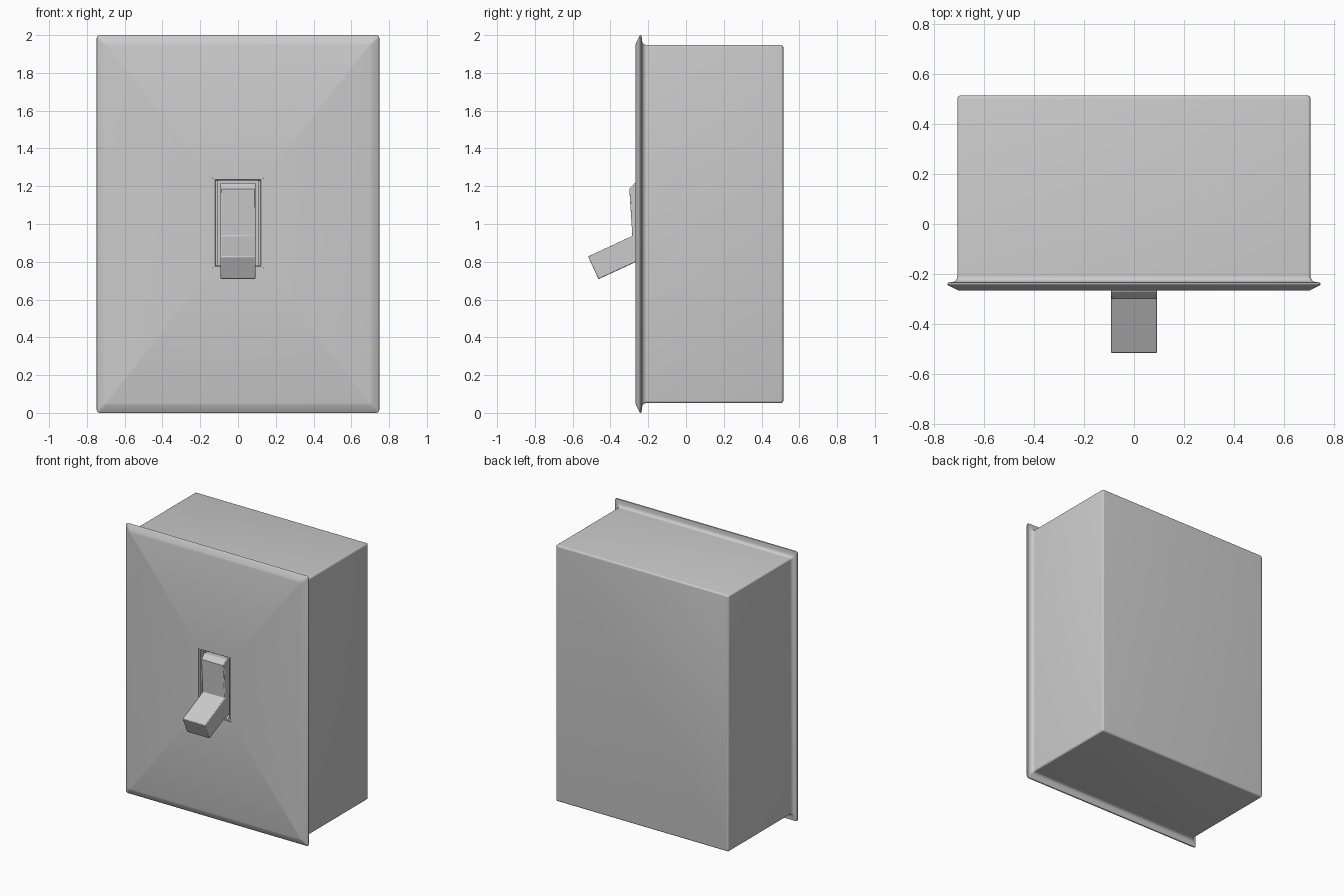
import bpy
import bmesh
import math

if "Cube" in bpy.data.objects:
    bpy.data.objects.remove(bpy.data.objects["Cube"])


def finish(bm, name, angle=25):
    bmesh.ops.recalc_face_normals(bm, faces=bm.faces)
    mesh = bpy.data.meshes.new(name)
    bm.to_mesh(mesh)
    bm.free()
    ob = bpy.data.objects.new(name, mesh)
    bpy.context.collection.objects.link(ob)
    bpy.ops.object.select_all(action='DESELECT')
    ob.select_set(True)
    bpy.context.view_layer.objects.active = ob
    bpy.ops.object.shade_smooth_by_angle(angle=math.radians(angle))
    return ob


def rounded_ring(bm, hx, hz, cz, y, r, steps=4):
    """Rounded rectangle of vertices facing along y."""
    verts = []
    for i, (sx, sz) in enumerate(((1, 1), (-1, 1), (-1, -1), (1, -1))):
        for k in range(steps + 1):
            a = (i + k / steps) * math.pi / 2
            verts.append(bm.verts.new((sx * (hx - r) + r * math.cos(a), y,
                                       cz + sz * (hz - r) + r * math.sin(a))))
    return verts


def loft(name, rings, cap_start=False, cap_end=False):
    bm = bmesh.new()
    loops = [rounded_ring(bm, *ring) for ring in rings]
    for a, b in zip(loops, loops[1:]):
        for i in range(len(a)):
            j = (i + 1) % len(a)
            bm.faces.new((a[i], a[j], b[j], b[i]))
    if cap_start:
        bm.faces.new(loops[0])
    if cap_end:
        bm.faces.new(loops[-1])
    return finish(bm, name)


# Wall plate: recess floor, stepped opening, front face, bevelled rim, back fillet
HX, HZ = 0.708, 0.948
plate = [
    (0.108, 0.228, 1.005, -0.205, 0.002),
    (0.108, 0.228, 1.005, -0.252, 0.002),
    (0.118, 0.226, 1.005, -0.252, 0.003),
    (0.122, 0.230, 1.005, -0.262, 0.003),
    (0.134, 0.238, 1.005, -0.262, 0.004),
    (0.135, 0.239, 1.005, -0.267, 0.004),
    (0.700, 0.950, 1, -0.267, 0.006),
    (0.708, 0.958, 1, -0.265, 0.010),
    (0.742, 0.992, 1, -0.248, 0.014),
    (0.747, 0.998, 1, -0.244, 0.016),
    (0.748, 1.000, 1, -0.240, 0.016),
    (0.745, 0.997, 1, -0.235, 0.016),
    (0.732, 0.973, 1, -0.233, 0.015),
]
plate[0] = (0.108, 0.224, 1.005, -0.205, 0.002)
plate[1] = (0.108, 0.224, 1.005, -0.252, 0.002)
for k in range(1, 5):
    a = k / 4 * math.pi / 2
    plate.append((HX + 0.024 * (1 - math.sin(a)), HZ + 0.025 * (1 - math.sin(a)), 1,
                  -0.233 + 0.022 * (1 - math.cos(a)), 0.012))
loft("wall_plate", plate, cap_start=True)

# Back box: straight sides, softly rounded rear edge
box = [(HX, HZ, 1, -0.211, 0.012)]
for k in range(5):
    a = k / 4 * math.pi / 2
    d = 0.012 * (1 - math.cos(a))
    box.append((HX - d, HZ - d, 1, 0.503 + 0.012 * math.sin(a), 0.012))
loft("back_box", box, cap_end=True)


def toggle_part(name, profile, half_width, bevel):
    """Extrude a y-z side profile across x and soften its edges."""
    bm = bmesh.new()
    sides = [[bm.verts.new((x, y, z)) for y, z in profile]
             for x in (-half_width, half_width)]
    n = len(profile)
    for s in sides:
        bm.faces.new(s)
    for i in range(n):
        j = (i + 1) % n
        bm.faces.new((sides[0][i], sides[0][j], sides[1][j], sides[1][i]))
    ob = finish(bm, name, 30)
    mod = ob.modifiers.new("soft_edges", 'BEVEL')
    mod.width = bevel
    mod.segments = 2
    mod.limit_method = 'ANGLE'
    mod.angle_limit = math.radians(50)
    return ob


# Toggle: upper rocker face and lever tilted down in one side profile
toggle_part("toggle_lever", [
    (-0.205, 1.215), (-0.270, 1.218), (-0.300, 1.185), (-0.284, 0.937),
    (-0.519, 0.828), (-0.463, 0.708), (-0.270, 0.797), (-0.205, 0.797)], 0.093, 0.005)
